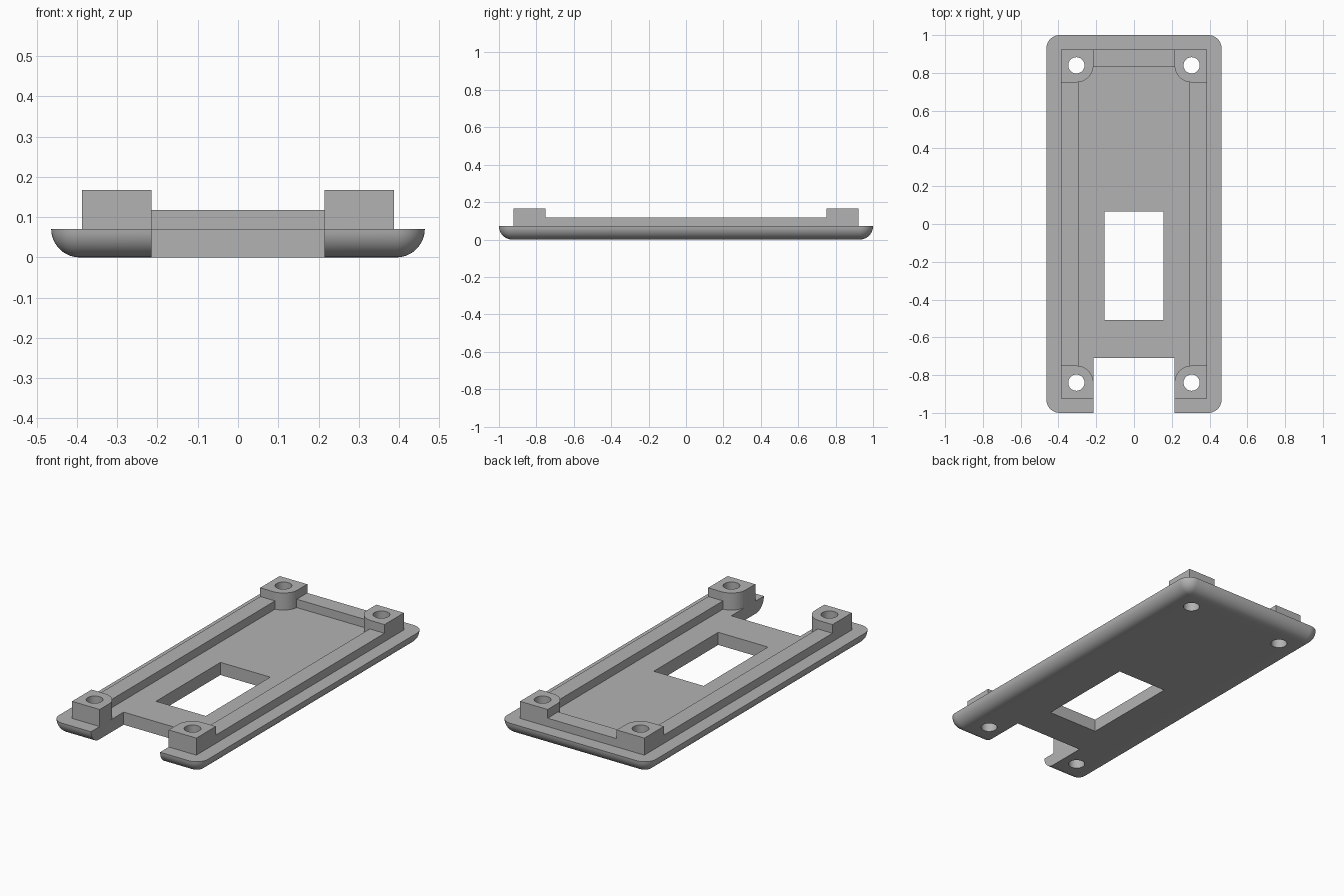
import bpy, bmesh
from math import sin, cos, pi, radians

cube = bpy.data.objects.get("Cube")
if cube:
    bpy.data.objects.remove(cube, do_unlink=True)

HX, HY, R = 0.464, 1.0, 0.071            # plate half sizes, edge radius and height
RAIL_X, RAIL_Y, RAIL_IN = 0.387, 0.923, 0.295
RAIL_TOP, POST_TOP = 0.118, 0.167
PX, PY, PR = 0.305, 0.84, 0.09           # post centre and rounding
NOTCH = PX - PR
SINK = 0.04                              # how deep raised parts embed in the plate

grey = bpy.data.materials.new("plastic grey")
grey.use_nodes = True
colour = (0.45, 0.45, 0.45, 1)
grey.diffuse_color = colour
grey.node_tree.nodes["Principled BSDF"].inputs["Base Color"].default_value = colour


def loft(name, rings):
    """Solid skinned through closed rings of equal length, capped at both ends."""
    bm = bmesh.new()
    loops = [[bm.verts.new(p) for p in ring] for ring in rings]
    n = len(loops[0])
    for a, b in zip(loops, loops[1:]):
        for i in range(n):
            j = (i + 1) % n
            bm.faces.new((a[i], a[j], b[j], b[i]))
    bm.faces.new(loops[0][::-1])
    bm.faces.new(loops[-1])
    bmesh.ops.recalc_face_normals(bm, faces=bm.faces)
    mesh = bpy.data.meshes.new(name)
    bm.to_mesh(mesh)
    bm.free()
    mesh.materials.append(grey)
    ob = bpy.data.objects.new(name, mesh)
    bpy.context.collection.objects.link(ob)
    return ob


def prism(name, outline, z0, z1):
    return loft(name, [[(x, y, z) for x, y in outline] for z in (z0, z1)])


def box(name, x0, x1, y0, y1, z0, z1):
    return prism(name, [(x0, y0), (x1, y0), (x1, y1), (x0, y1)], z0, z1)


def arc(cx, cy, r, start, end, steps):
    return [(cx + r * cos(start + (end - start) * i / steps),
             cy + r * sin(start + (end - start) * i / steps)) for i in range(steps + 1)]


def rounded_ring(z, inset):
    """Rounded rectangle with its corner radius reduced by the inset."""
    pts = []
    for k, (sx, sy) in enumerate([(1, 1), (-1, 1), (-1, -1), (1, -1)]):
        pts += arc(sx * (HX - R), sy * (HY - R), R - inset,
                   k * pi / 2, (k + 1) * pi / 2, 10)
    return [(x, y, z) for x, y in pts]


def combine(target, other, operation):
    mod = target.modifiers.new(operation.lower(), "BOOLEAN")
    mod.operation, mod.solver, mod.object = operation, "EXACT", other
    bpy.context.view_layer.objects.active = target
    bpy.ops.object.modifier_apply(modifier=mod.name)
    bpy.data.objects.remove(other, do_unlink=True)


# Base plate with a quarter-round underside
rings = []
for i in range(11):
    a = radians(2 + 88 * i / 10)
    rings.append(rounded_ring(R * (1 - cos(a)) if i else 0, R * (1 - sin(a))))
plate = loft("mounting_plate", rings)

# Side rails and rear rail
raised = [box("rear_rail", -PX, PX, 0.83, RAIL_Y, SINK, RAIL_TOP)]
for s in (-1, 1):
    raised.append(box("side_rail", *sorted((s * RAIL_IN, s * RAIL_X)),
                      -RAIL_Y, RAIL_Y, SINK, RAIL_TOP))

# Corner posts, rounded towards the middle of the plate
corners = [(sx, sy) for sx in (-1, 1) for sy in (-1, 1)]
outline = [(RAIL_X, RAIL_Y), (NOTCH, RAIL_Y)] + arc(PX, PY, PR, pi, 1.5 * pi, 12) \
    + [(RAIL_X, PY - PR)]
for sx, sy in corners:
    raised.append(prism("corner_post", [(sx * x, sy * y) for x, y in outline],
                        SINK, POST_TOP))
for part in raised:
    combine(plate, part, "UNION")

# Window, front notch and screw holes
cutters = [box("window_cutter", -0.155, 0.155, -0.508, 0.065, -0.1, 0.3),
           box("notch_cutter", -NOTCH, NOTCH, -1.2, -0.71, -0.1, 0.3)]
for sx, sy in corners:
    circle = arc(sx * PX, sy * PY, 0.043, 0, 2 * pi, 32)[:-1]
    cutters.append(prism("hole_cutter", circle, -0.1, 0.3))
for cutter in cutters:
    cutter.hide_render = True
    combine(plate, cutter, "DIFFERENCE")

# Smooth rounded surfaces, crisp edges
bpy.ops.object.select_all(action="DESELECT")
plate.select_set(True)
bpy.context.view_layer.objects.active = plate
bpy.ops.object.shade_smooth_by_angle(angle=radians(30))
